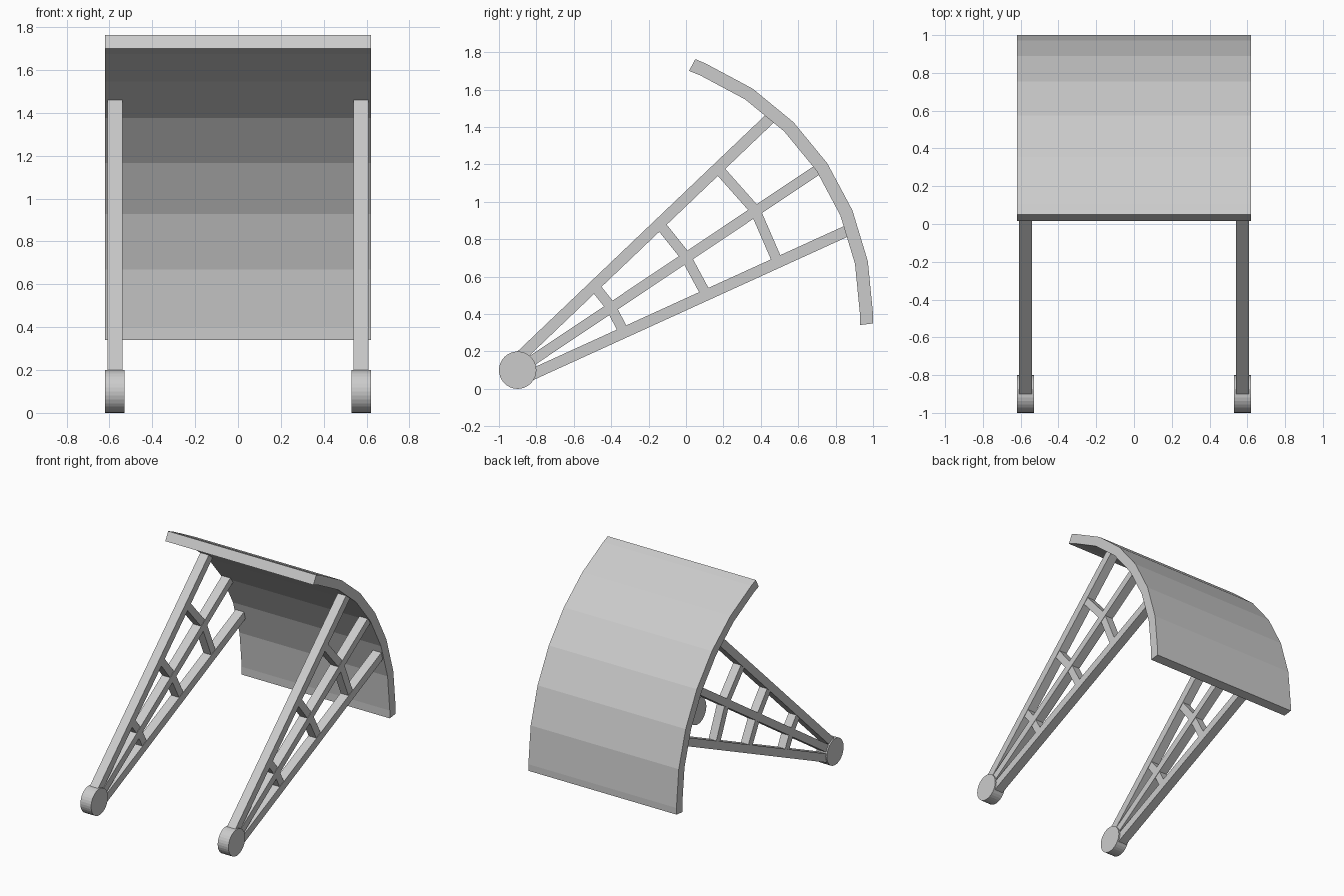
import bpy, bmesh
from math import cos, sin, radians
from mathutils import Vector

if "Cube" in bpy.data.objects:
    bpy.data.objects.remove(bpy.data.objects["Cube"])

HUB = (-0.90, 0.10)      # pivot (y, z)
ARC = (-0.45, 0.40)      # centre of the curved plate (y, z)


def prism(bm, pts, x0, x1):
    """Extrude a closed (y, z) outline from x0 to x1."""
    a = [bm.verts.new((x0, y, z)) for y, z in pts]
    b = [bm.verts.new((x1, y, z)) for y, z in pts]
    bm.faces.new(a)
    bm.faces.new(b[::-1])
    n = len(pts)
    for i in range(n):
        j = (i + 1) % n
        bm.faces.new((a[i], b[i], b[j], a[j]))


def bar(bm, p, q, width, x0, x1, extend=0.0):
    """Rectangular bar between two (y, z) points."""
    p, q = Vector(p), Vector(q)
    d = (q - p).normalized()
    n = Vector((-d.y, d.x)) * width / 2
    q = q + d * extend
    prism(bm, [p - n, q - n, q + n, p + n], x0, x1)


def finish(bm, name):
    bmesh.ops.recalc_face_normals(bm, faces=bm.faces[:])
    me = bpy.data.meshes.new(name)
    bm.to_mesh(me)
    bm.free()
    ob = bpy.data.objects.new(name, me)
    bpy.context.collection.objects.link(ob)
    return ob


def mirror_x(ob):
    ob.modifiers.new("mirror", 'MIRROR').use_axis[0] = True


def circle(c, r, angles):
    return [(c[0] + r * cos(radians(a)), c[1] + r * sin(radians(a))) for a in angles]


# Curved gate plate: slice of a 32-sided ring, ends cut towards the pivot
steps = [11.25 * i for i in range(7)]
outer = [(1.0, 0.35)] + circle(ARC, 1.45, steps) + [(0.05, 1.763)]
inner = [(0.93, 0.341)] + circle(ARC, 1.38, steps) + [(0.016, 1.70)]
bm = bmesh.new()
n = len(outer)
rows = [[bm.verts.new((x, y, z)) for y, z in pts]
        for x, pts in ((-0.62, outer), (0.62, outer), (0.62, inner), (-0.62, inner))]
for k in range(4):
    r, s = rows[k], rows[(k + 1) % 4]
    for i in range(n - 1):
        bm.faces.new((r[i], s[i], s[i + 1], r[i + 1]))
for i in (0, n - 1):
    bm.faces.new([r[i] for r in rows])
finish(bm, "gate_plate")

# Pivot hubs
bm = bmesh.new()
prism(bm, circle(HUB, 0.10, [11.25 * i for i in range(32)]), 0.53, 0.62)
mirror_x(finish(bm, "pivot_hub"))

# Radiating arms
arms = {
    "upper_arm": ((-0.93, 0.131), (0.44, 1.437), 0.06),
    "middle_arm": (HUB, (0.695, 1.166), 0.055),
    "lower_arm": ((-0.878, 0.052), (0.844, 0.837), 0.06),
}
for name, (p, q, w) in arms.items():
    bm = bmesh.new()
    bar(bm, p, q, w, 0.54, 0.61, 0.02)
    mirror_x(finish(bm, name))

# Cross braces between the arms
braces = [
    ((-0.49, 0.55), (-0.405, 0.443), (-0.34, 0.32)),
    ((-0.14, 0.88), (0.0, 0.705), (0.105, 0.51)),
    ((0.17, 1.18), (0.37, 0.955), (0.485, 0.69)),
]
for i, (top, mid, low) in enumerate(braces):
    bm = bmesh.new()
    bar(bm, top, mid, 0.055, 0.543, 0.607)
    bar(bm, mid, low, 0.055, 0.543, 0.607)
    mirror_x(finish(bm, f"cross_brace_{i + 1}"))
